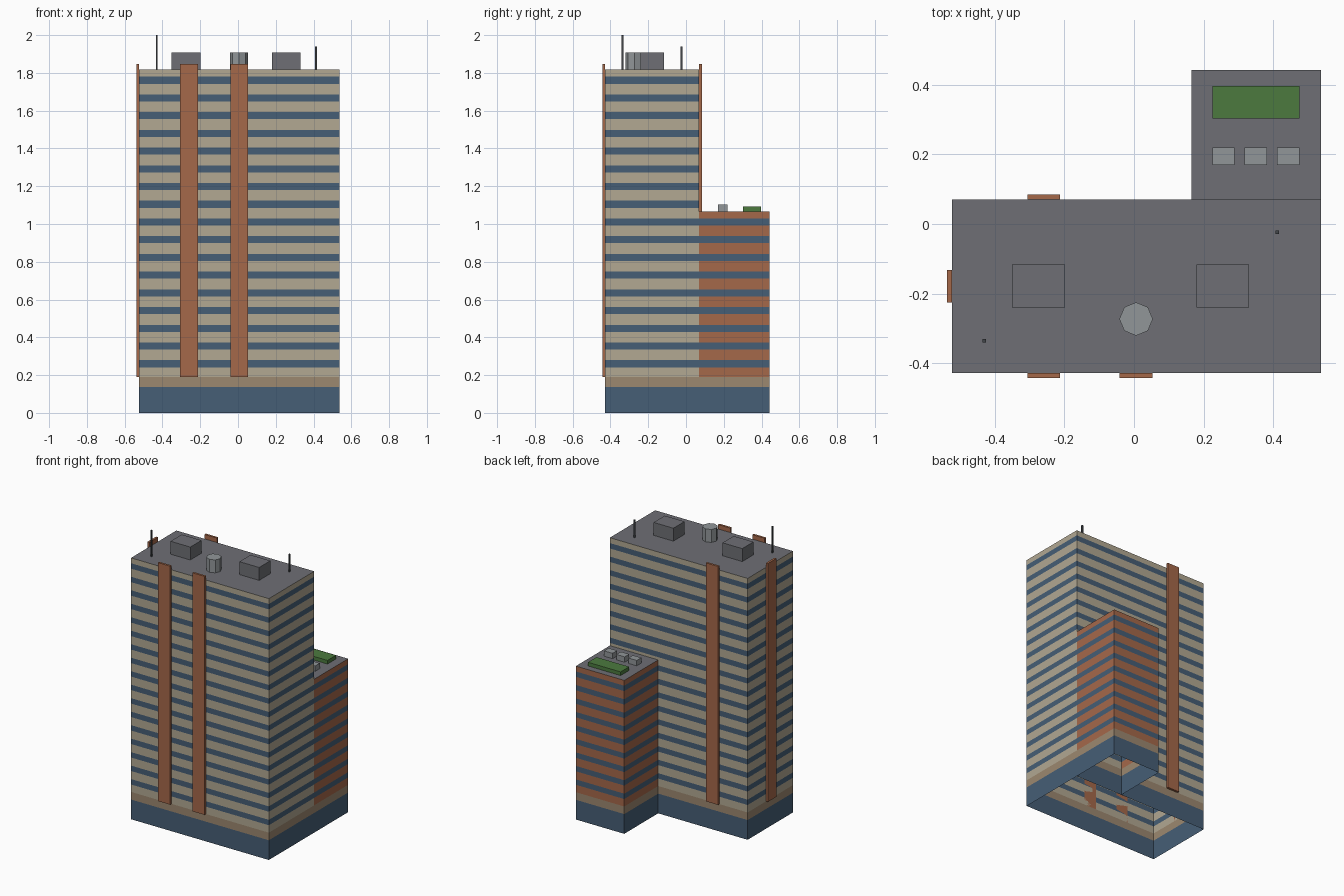
import bpy, bmesh, math

if "Cube" in bpy.data.objects:
    bpy.data.objects.remove(bpy.data.objects["Cube"])


def mat(name, rgb):
    """Flat material from 0-255 display colour, stored as linear values."""
    m = bpy.data.materials.new(name)
    lin = [(c / 255 / 12.92) if c < 10 else ((c / 255 + 0.055) / 1.055) ** 2.4 for c in rgb]
    m.diffuse_color = (*lin, 1)
    m.use_nodes = True
    m.node_tree.nodes["Principled BSDF"].inputs["Base Color"].default_value = m.diffuse_color
    return m


GLASS = mat("blue glass", (70, 94, 118))
STONE = mat("brown stone", (156, 136, 112))
CREAM = mat("cream panel", (178, 168, 146))
BRICK = mat("orange brick", (165, 104, 74))
ROOF = mat("roof grey", (110, 111, 117))
METAL = mat("light metal", (145, 150, 153))
DARK = mat("dark metal", (66, 70, 74))
GREEN = mat("planting green", (76, 122, 62))

# Shared levels
GLASS_TOP, BASE_TOP, FLOOR = 0.137, 0.19, 0.0938
SILL, HEAD, PARAPET = 0.0516, 0.089, 0.0325
X0, X1, Y0, Y1 = -0.523, 0.537, -0.428, 0.07
WING_X, WING_Y = 0.165, 0.443


def finish(bm, name, mats):
    me = bpy.data.meshes.new(name)
    bm.to_mesh(me)
    bm.free()
    for m in mats:
        me.materials.append(m)
    ob = bpy.data.objects.new(name, me)
    bpy.context.collection.objects.link(ob)
    return ob


def box_mesh(x0, x1, y0, y1, z0, z1):
    bm = bmesh.new()
    bmesh.ops.create_cube(bm, size=1)
    for v in bm.verts:
        v.co = (x1 if v.co.x > 0 else x0, y1 if v.co.y > 0 else y0, z1 if v.co.z > 0 else z0)
    bm.normal_update()
    return bm


def box(name, m, *dims):
    return finish(box_mesh(*dims), name, [m])


def block(name, panel, floors, x0, x1, y0, y1, open_front=False):
    """Open-bottomed building shell, cut into floor bands coloured by height."""
    top = BASE_TOP + floors * FLOOR + PARAPET
    bm = box_mesh(x0, x1, y0, y1, 0, top)
    gone = [f for f in bm.faces if f.normal.z < -0.5 or (open_front and f.normal.y < -0.5)]
    bmesh.ops.delete(bm, geom=gone, context='FACES')
    cuts = [GLASS_TOP, BASE_TOP]
    for i in range(floors):
        cuts += [BASE_TOP + i * FLOOR + SILL, BASE_TOP + i * FLOOR + HEAD]
    for z in cuts:
        bmesh.ops.bisect_plane(bm, geom=bm.verts[:] + bm.edges[:] + bm.faces[:],
                               plane_co=(0, 0, z), plane_no=(0, 0, 1))
    bm.normal_update()
    for f in bm.faces:
        z = f.calc_center_median().z
        h = (z - BASE_TOP) % FLOOR
        if f.normal.z > 0.5:
            f.material_index = 3
        elif z < GLASS_TOP:
            f.material_index = 0
        elif z < BASE_TOP:
            f.material_index = 1
        elif SILL < h < HEAD and z < top - PARAPET:
            f.material_index = 0
        else:
            f.material_index = 2
    finish(bm, name, [GLASS, STONE, panel, ROOF])
    return top


# Tower and lower rear wing
tower_top = block("tower", CREAM, 17, X0, X1, Y0, Y1)
wing_top = block("rear_wing", BRICK, 9, WING_X, X1, Y1, WING_Y, open_front=True)

# Vertical brick fins on front, back and left walls
T, FZ = 0.015, (BASE_TOP, 1.848)
box("front_fin_left", BRICK, -0.306, -0.212, Y0 - T, Y0, *FZ)
box("front_fin_middle", BRICK, -0.041, 0.053, Y0 - T, Y0, *FZ)
box("back_fin", BRICK, -0.306, -0.212, Y1, Y1 + T, *FZ)
box("side_fin", BRICK, X0 - T, X0, -0.225, -0.132, *FZ)

# Tower roof: plant rooms, water tank, antennas
for side, x in (("left", -0.275), ("right", 0.255)):
    box("plant_room_" + side, ROOF, x - 0.076, x + 0.076, -0.24, -0.117, tower_top, 1.907)

bm = bmesh.new()
bmesh.ops.create_cone(bm, cap_ends=True, segments=8, radius1=0.048, radius2=0.048, depth=0.09)
bmesh.ops.translate(bm, verts=bm.verts, vec=(0.006, -0.273, tower_top + 0.045))
finish(bm, "water_tank", [METAL])

for side, x, y, z in (("left", -0.43, -0.336, 2.0), ("right", 0.412, -0.024, 1.94)):
    box("antenna_" + side, DARK, x - 0.005, x + 0.005, y - 0.005, y + 0.005, tower_top, z)

# Wing roof: air units and planting bed
for i in range(3):
    x = 0.257 + i * 0.093
    box(f"air_unit_{i + 1}", METAL, x - 0.032, x + 0.032, 0.17, 0.22, wing_top, 1.104)
box("planting_bed", GREEN, 0.225, 0.476, 0.303, 0.397, wing_top, 1.092)
